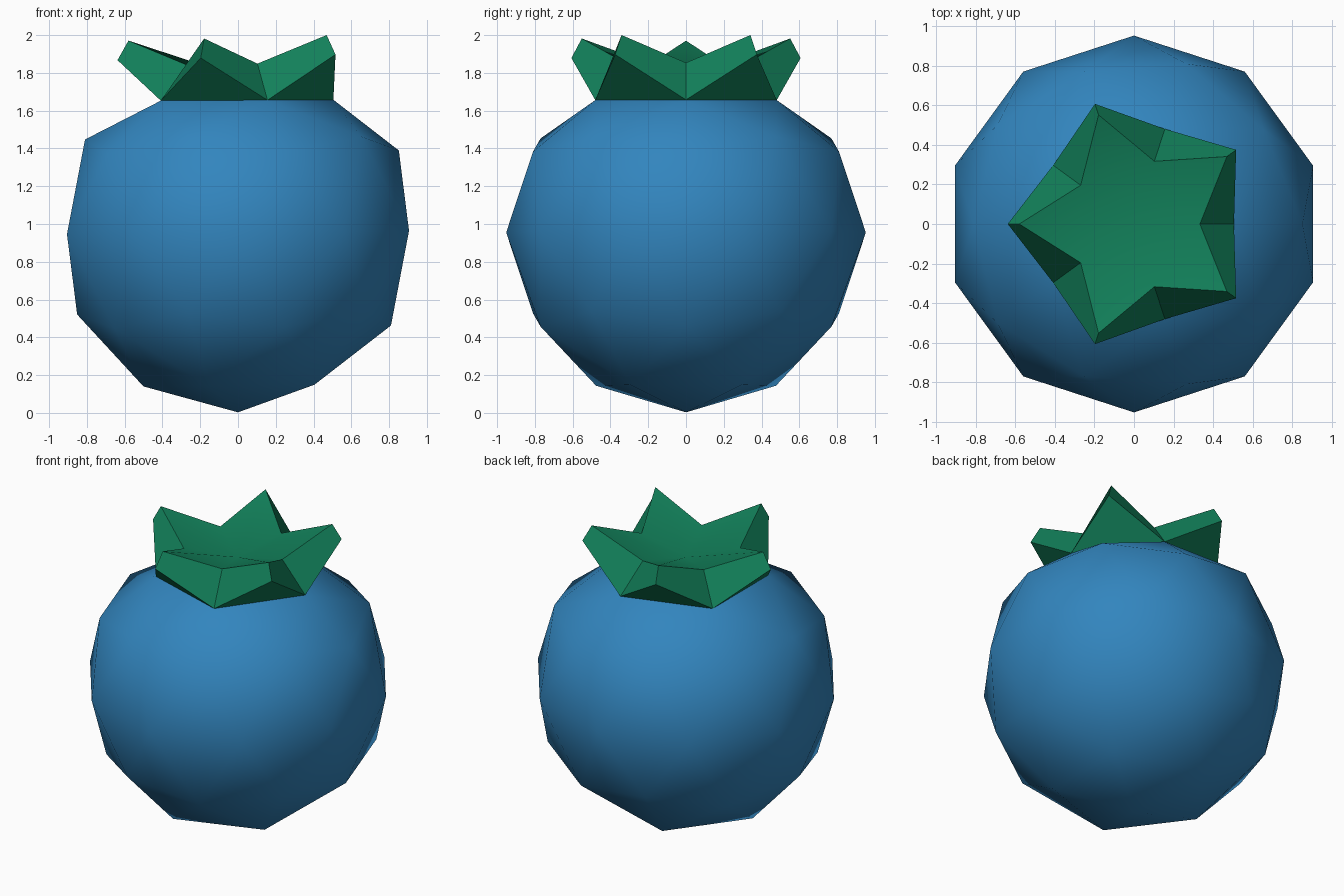
import bpy, bmesh, math

if "Cube" in bpy.data.objects:
    bpy.data.objects.remove(bpy.data.objects["Cube"])


def material(name, colour):
    m = bpy.data.materials.new(name)
    m.diffuse_color = (*colour, 1)
    m.use_nodes = True
    m.node_tree.nodes["Principled BSDF"].inputs["Base Color"].default_value = m.diffuse_color
    return m


def add_object(name, bm, mat):
    mesh = bpy.data.meshes.new(name)
    bm.to_mesh(mesh)
    bm.free()
    mesh.materials.append(mat)
    ob = bpy.data.objects.new(name, mesh)
    bpy.context.collection.objects.link(ob)
    return ob


R, CZ, RIM_R, RIM_Z = 0.952, 0.955, 0.505, 1.655
blue = material("berry blue", (0.032, 0.235, 0.515))
green = material("crown green", (0.006, 0.216, 0.102))

# Berry: low-poly icosphere, pole removed and its ring sunk to a flat rim
bm = bmesh.new()
bmesh.ops.create_icosphere(bm, subdivisions=2, radius=R)
pole = max(bm.verts, key=lambda v: v.co.z)
ring = [e.other_vert(pole) for e in pole.link_edges]
for v in bm.verts:
    v.co.z += CZ + 0.01 * v.co.x
for v in ring:
    s = RIM_R / math.hypot(v.co.x, v.co.y)
    v.co = (v.co.x * s, v.co.y * s, RIM_Z + 0.005 * v.co.x)
bmesh.ops.delete(bm, geom=[pole], context='VERTS')
for f in bm.faces:
    f.smooth = True
add_object("berry", bm, blue)

# Crown: five flared points around a shallow smooth bowl
bm = bmesh.new()


def ring_verts(radius, z, offset, tilt):
    out = []
    for k in range(5):
        a = math.radians(72 * k + offset)
        x = radius * math.cos(a)
        out.append(bm.verts.new((x, radius * math.sin(a), z + tilt * x)))
    return out


base = ring_verts(RIM_R, RIM_Z, 0, 0.005)
notch = ring_verts(0.333, 1.847, 0, 0.02)
outer = ring_verts(0.638, 1.884, 36, 0.026)
inner = ring_verts(0.58, 1.987, 36, 0.028)
centre = bm.verts.new((0, 0, 1.78))
for k in range(5):
    n = (k + 1) % 5
    bm.faces.new((base[k], base[n], outer[k]))
    bm.faces.new((base[k], outer[k], inner[k], notch[k]))
    bm.faces.new((outer[k], base[n], notch[n], inner[k]))
    for tri in ((centre, notch[k], inner[k]), (centre, inner[k], notch[n])):
        bm.faces.new(tri).smooth = True
add_object("crown", bm, green)
